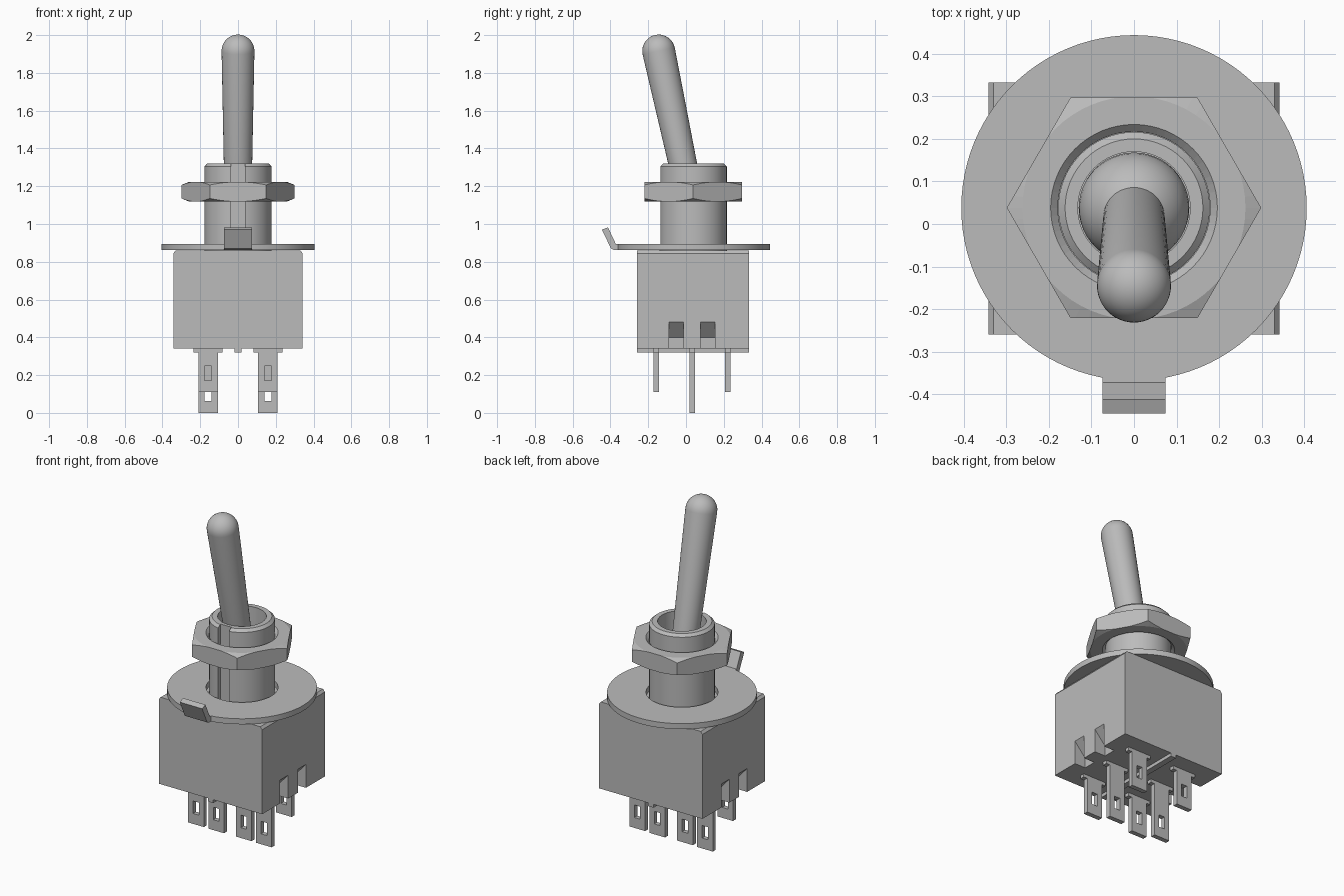
import bpy, bmesh, math
from mathutils import Vector

if "Cube" in bpy.data.objects:
    bpy.data.objects.remove(bpy.data.objects["Cube"])

CY = 0.038   # y of the common axis
grey = bpy.data.materials.new("plain grey")
grey.diffuse_color = (0.5, 0.5, 0.5, 1)
grey.use_nodes = True
grey.node_tree.nodes["Principled BSDF"].inputs["Base Color"].default_value = grey.diffuse_color


def finish(name, bm, smooth=None):
    bmesh.ops.remove_doubles(bm, verts=bm.verts, dist=1e-5)
    bmesh.ops.recalc_face_normals(bm, faces=bm.faces)
    me = bpy.data.meshes.new(name)
    bm.to_mesh(me)
    bm.free()
    me.materials.append(grey)
    ob = bpy.data.objects.new(name, me)
    bpy.context.collection.objects.link(ob)
    if smooth:
        bpy.context.view_layer.objects.active = ob
        ob.select_set(True)
        bpy.ops.object.shade_smooth_by_angle(angle=math.radians(smooth))
        ob.select_set(False)
    return ob


def lathe(name, profile, steps=64, closed=True, smooth=30):
    """Spin (radius, z) points round the z axis through (0, CY)."""
    bm = bmesh.new()
    vs = [bm.verts.new((r, CY, z)) for r, z in profile]
    pairs = list(zip(vs, vs[1:])) + ([(vs[-1], vs[0])] if closed else [])
    es = [bm.edges.new(p) for p in pairs]
    bmesh.ops.spin(bm, geom=vs + es, cent=(0, CY, 0), axis=(0, 0, 1),
                   angle=2 * math.pi, steps=steps)
    bmesh.ops.dissolve_degenerate(bm, dist=1e-6, edges=bm.edges)
    return finish(name, bm, smooth)


def prism(name, points, vec):
    """Extrude a flat outline along vec."""
    bm = bmesh.new()
    f = bm.faces.new([bm.verts.new(p) for p in points])
    ext = bmesh.ops.extrude_face_region(bm, geom=[f], use_keep_orig=True)
    moved = [v for v in ext["geom"] if isinstance(v, bmesh.types.BMVert)]
    bmesh.ops.translate(bm, verts=moved, vec=Vector(vec))
    return finish(name, bm)


def boolean(ob, cutter, operation="DIFFERENCE"):
    mod = ob.modifiers.new(operation.title(), "BOOLEAN")
    mod.operation, mod.object, mod.solver = operation, cutter, "EXACT"
    bpy.context.view_layer.objects.active = ob
    bpy.ops.object.modifier_apply(modifier=mod.name)
    bpy.data.objects.remove(cutter)


# Case with chamfered upper side edges
X, Y0, Y1 = 0.342, -0.26, 0.333
case = prism("case", [(-X, Y0, 0.34), (X, Y0, 0.34), (X, Y0, 0.845),
                      (X - 0.012, Y0, 0.86), (-X + 0.012, Y0, 0.86),
                      (-X, Y0, 0.845)], (0, Y1 - Y0, 0))

# Slots with sloping roofs in both sides
for s in (-1, 1):
    for y in (-0.09, 0.078):
        boolean(case, prism("slot_cutter", [
            (s * 0.27, y, 0.30), (s * 0.40, y, 0.30), (s * 0.40, y, 0.48),
            (s * 0.342, y, 0.48), (s * 0.27, y, 0.40)], (0, 0.076, 0)))

# Rib under the case
prism("bottom_rib", [(-0.018, Y0, 0.32), (0.018, Y0, 0.32),
                     (0.018, Y0, 0.34), (-0.018, Y0, 0.34)], (0, Y1 - Y0, 0))


def terminal(cx, cy, bottom):
    """Pierced flat pin with shoulders."""
    xs = (-0.077, -0.052, -0.019, 0.019, 0.052, 0.077)
    zs = (bottom, bottom + 0.062, bottom + 0.137, 0.32, 0.34)
    bm = bmesh.new()
    for i in range(5):
        for k in range(4):
            if (i in (0, 4) and k < 3) or (i == 2 and k == 1):
                continue
            bm.faces.new([bm.verts.new((cx + xs[a], cy - 0.014, zs[b])) for a, b in
                          ((i, k), (i + 1, k), (i + 1, k + 1), (i, k + 1))])
    bmesh.ops.remove_doubles(bm, verts=bm.verts, dist=1e-5)
    ext = bmesh.ops.extrude_face_region(bm, geom=bm.faces[:], use_keep_orig=True)
    moved = [v for v in ext["geom"] if isinstance(v, bmesh.types.BMVert)]
    bmesh.ops.translate(bm, verts=moved, vec=(0, 0.028, 0))
    bmesh.ops.recalc_face_normals(bm, faces=bm.faces)
    bmesh.ops.dissolve_limit(bm, angle_limit=0.01, verts=bm.verts, edges=bm.edges)
    finish("terminal", bm)


for x in (-0.158, 0.158):
    for y, z in ((-0.158, 0.11), (0.033, 0), (0.221, 0.11)):
        terminal(x, y, z)

# Washer and its bent locating tab
lathe("washer", [(0.195, 0.862), (0.406, 0.862), (0.406, 0.895), (0.195, 0.895)], 96)
prism("washer_tab", [(-0.074, -0.33, 0.862), (-0.074, -0.38, 0.862),
                     (-0.074, -0.397, 0.87), (-0.074, -0.445, 0.97),
                     (-0.074, -0.413, 0.982), (-0.074, -0.372, 0.895),
                     (-0.074, -0.33, 0.895)], (0.148, 0, 0))

# Bushing: hollow sleeve with a keyway along the front
bushing = lathe("bushing", [(0, 0.85), (0.178, 0.85), (0.178, 1.305), (0.162, 1.32),
                            (0.132, 1.32), (0.132, 0.98), (0, 0.98)], closed=False)
boolean(bushing, prism("keyway_cutter", [
    (-0.036, -0.3, 0.862), (0.036, -0.3, 0.862),
    (0.036, CY - 0.15, 0.862), (-0.036, CY - 0.15, 0.862)], (0, 0, 0.6)))

# Hexagonal nut with rounded-off corners
nut = prism("hex_nut", [(0.299 * math.cos(a * math.pi / 3),
                         CY + 0.299 * math.sin(a * math.pi / 3), 1.12)
                        for a in range(6)], (0, 0, 0.102))
boolean(nut, lathe("nut_envelope", [
    (0.196, 1.12), (0.262, 1.12), (0.303, 1.137), (0.303, 1.205), (0.262, 1.222),
    (0.196, 1.222), (0.179, 1.205), (0.179, 1.137)], smooth=None), "INTERSECT")

# Lever with round tip and pivot ball, tilted to the front
L, R, BALL, PZ = 0.875, 0.087, 0.13, 1.06
arc = [(BALL * math.sin(t), -BALL * math.cos(t))
       for t in (math.radians(a) for a in range(0, 150, 10))]
tip = [(R * math.cos(t), L + R * math.sin(t))
       for t in (math.radians(a) for a in range(0, 91, 10))]
lever = lathe("lever", [(r, z) for r, z in arc + [(0.072, 0.108)] + tip],
              48, closed=False)
for v in lever.data.vertices:
    v.co.y -= CY
lever.location = (0, CY, PZ)
lever.rotation_euler.x = math.radians(12.05)
